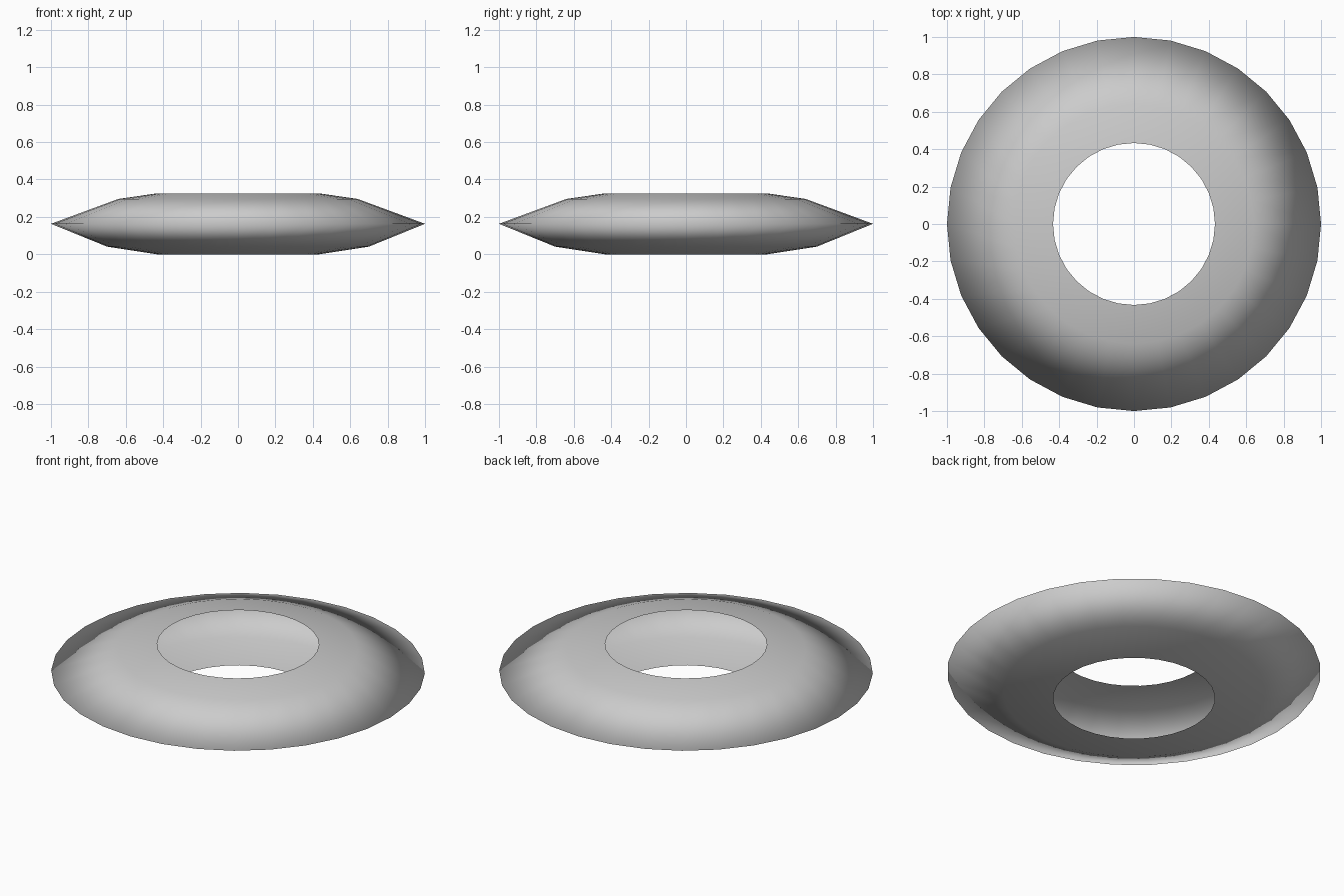
import bpy, bmesh, math

if "Cube" in bpy.data.objects:
    bpy.data.objects.remove(bpy.data.objects["Cube"])

SIDES = 32
# Open cross-section (radius, height), from lower rim round the outer edge to upper rim
PROFILE = [(0.433, 0.0), (0.70, 0.041), (1.0, 0.163), (0.64, 0.296), (0.433, 0.326)]

# Hollow ring shell, open towards the central hole
bm = bmesh.new()
verts = [bm.verts.new((r, 0, z)) for r, z in PROFILE]
edges = [bm.edges.new(pair) for pair in zip(verts, verts[1:])]
bmesh.ops.spin(bm, geom=verts + edges, cent=(0, 0, 0), axis=(0, 0, 1),
               angle=math.tau, steps=SIDES, use_merge=False)
bmesh.ops.remove_doubles(bm, verts=bm.verts, dist=1e-4)

# Make the faces point out of the shell
bm.normal_update()
if any(f.normal.z < 0 for f in bm.faces if f.calc_center_median().z > 0.2):
    bmesh.ops.reverse_faces(bm, faces=bm.faces)

mesh = bpy.data.meshes.new("ring_shell")
bm.to_mesh(mesh)
bm.free()
for face in mesh.polygons:
    face.use_smooth = True

ring = bpy.data.objects.new("ring_shell", mesh)
bpy.context.collection.objects.link(ring)
